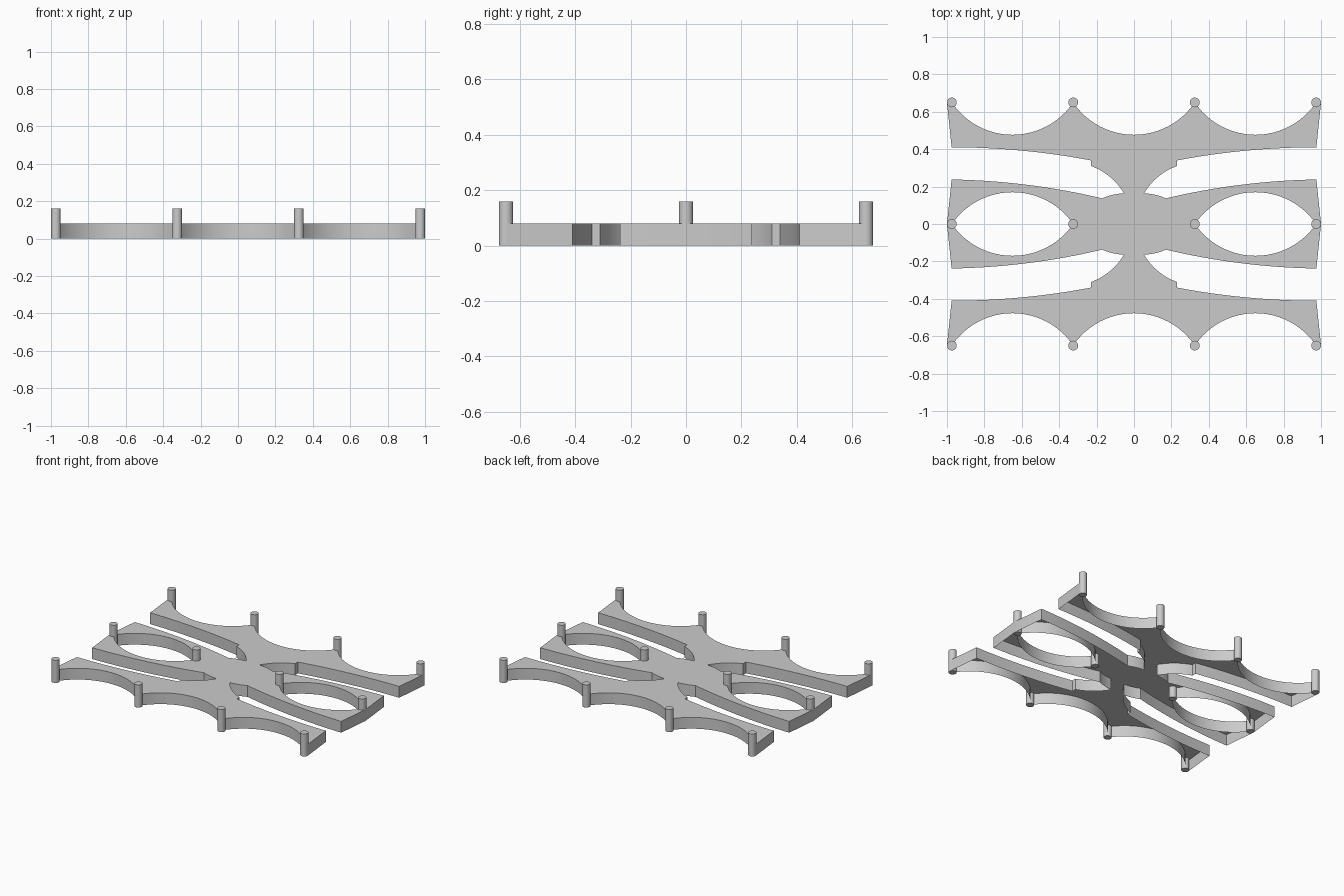
import bpy, bmesh, math
from mathutils import Vector

cube = bpy.data.objects.get("Cube")
if cube:
    bpy.data.objects.remove(cube)

PLATE_H, PIN_H, PIN_R = 0.08, 0.16, 0.026
NEAR, FAR, EDGE = 0.325, 0.974, 0.65      # pin positions

grey = bpy.data.materials.new("light grey")
grey.use_nodes = True
colour = (0.6, 0.6, 0.6, 1)
grey.diffuse_color = colour
grey.node_tree.nodes["Principled BSDF"].inputs["Base Color"].default_value = colour


def arc(a, b, sag, n=16):
    """Points of a circular arc from a to b; positive sag bulges left."""
    a, b = Vector(a), Vector(b)
    chord = b - a
    half = chord.length / 2
    along = chord.normalized()
    left = Vector((-along.y, along.x)) * math.copysign(1, sag)
    s = abs(sag)
    radius = (half * half + s * s) / (2 * s)
    centre = (a + b) / 2 + left * (s - radius)
    sweep = math.asin(half / radius)
    pts = []
    for i in range(n + 1):
        t = sweep * (2 * i / n - 1)
        pts.append(centre + along * radius * math.sin(t) + left * radius * math.cos(t))
    return pts


def finish(name, bm):
    mesh = bpy.data.meshes.new(name)
    bm.to_mesh(mesh)
    bm.free()
    mesh.materials.append(grey)
    obj = bpy.data.objects.new(name, mesh)
    bpy.context.collection.objects.link(obj)
    bpy.ops.object.select_all(action='DESELECT')
    obj.select_set(True)
    bpy.context.view_layer.objects.active = obj
    bpy.ops.object.shade_smooth_by_angle(angle=math.radians(30))
    return obj


# Quarter outline of the plate, clockwise from the middle
outline = [Vector((0, 0))]
outline += arc((-NEAR, EDGE), (NEAR, EDGE), -0.173, 24)[12:]      # half middle scallop
outline += arc((NEAR, EDGE), (FAR, EDGE), -0.173, 24)[1:]         # outer scallop
outline += [Vector((1, EDGE))]
outline += arc((0.975, 0.41), (0.23, 0.34), -0.0175)              # outer arm, slot side
outline += arc((0.23, 0.31), (0.053, 0.164), -0.02, 8)            # neck
outline += arc((0.053, 0.164), (0.17, 0.137), 0.006, 6)           # slot root
outline += arc((0.17, 0.137), (0.975, 0.238), 0.022)[1:]          # inner arm, slot side
outline += [Vector((1, 0))]
outline += arc((FAR, 0), (NEAR, 0), -0.17, 24)                    # half of the eye hole
for p in outline:
    for k in (0, 1):
        if abs(p[k]) < 1e-4:
            p[k] = 0

# Plate: flat top with side walls, open underneath
bm = bmesh.new()
top = [bm.verts.new((p.x, p.y, PLATE_H)) for p in outline]
bottom = [bm.verts.new((p.x, p.y, 0)) for p in outline]
bm.faces.new(top[::-1])
for i, p in enumerate(outline):
    j = (i + 1) % len(outline)
    q = outline[j]
    on_mirror_line = (p.x == 0 and q.x == 0) or (p.y == 0 and q.y == 0)
    if not on_mirror_line:
        bm.faces.new((top[i], top[j], bottom[j], bottom[i]))
loose = [v for v in bm.verts if not v.link_faces]
bmesh.ops.delete(bm, geom=loose, context='VERTS')
plate = finish("scalloped_plate", bm)
mirror = plate.modifiers.new("mirror", 'MIRROR')
mirror.use_axis = (True, True, False)
mirror.merge_threshold = 0.0005

# Upright pins at the scallop tips and the ends of the eye holes
for row, y in (("front", -EDGE), ("middle", 0), ("back", EDGE)):
    for column, x in (("far_right", -FAR), ("right", -NEAR), ("left", NEAR), ("far_left", FAR)):
        bm = bmesh.new()
        bmesh.ops.create_cone(bm, cap_ends=True, segments=32, radius1=PIN_R,
                              radius2=PIN_R, depth=PIN_H)
        bmesh.ops.translate(bm, verts=bm.verts, vec=(x, y, PIN_H / 2))
        finish(f"pin_{row}_{column}", bm)
